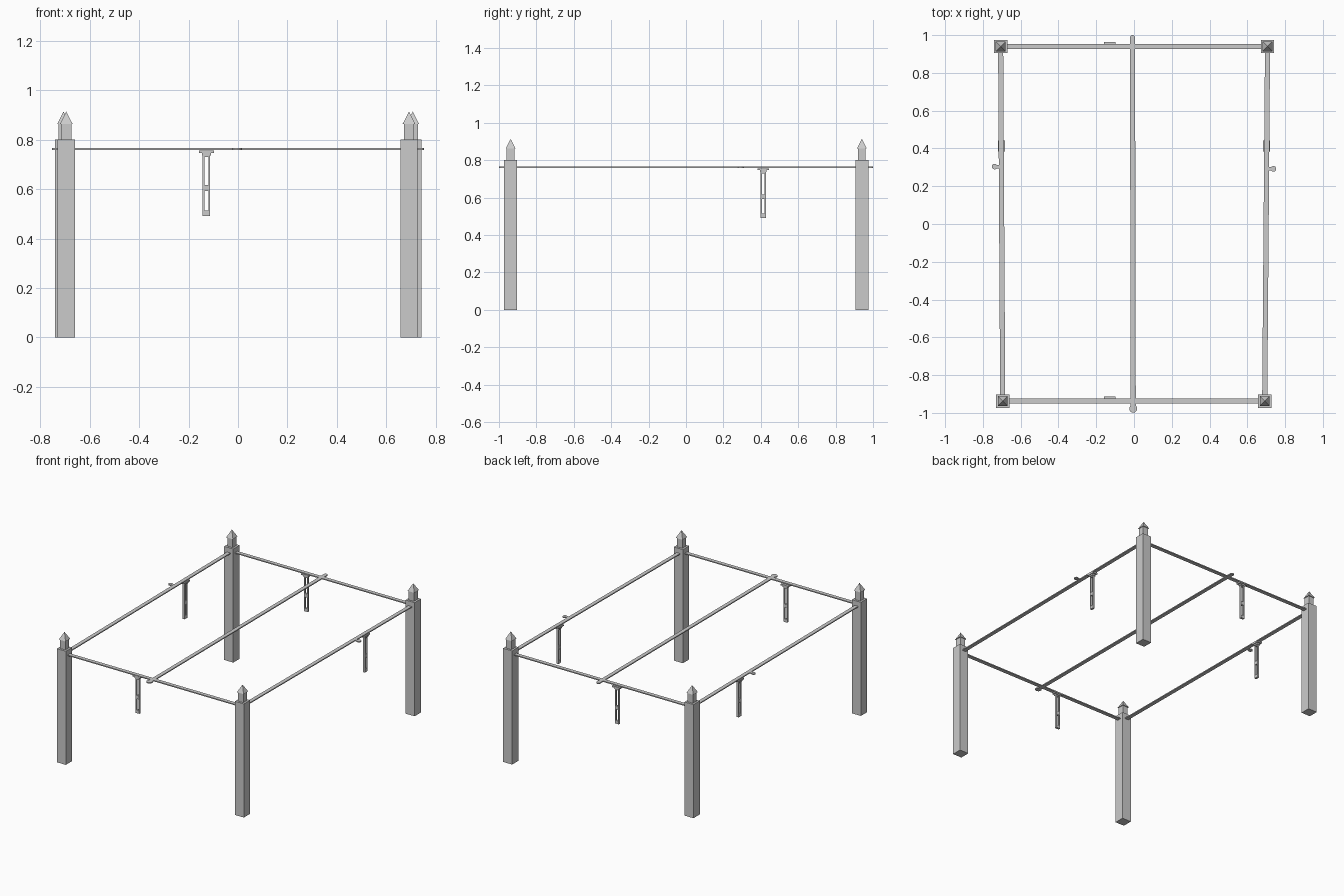
import bpy, bmesh, math
from mathutils import Matrix, Vector

if "Cube" in bpy.data.objects:
    bpy.data.objects.remove(bpy.data.objects["Cube"])

RAIL_Z = 0.763


def make(name, parts):
    # parts: list of functions adding geometry to one bmesh
    bm = bmesh.new()
    for p in parts:
        p(bm)
    me = bpy.data.meshes.new(name)
    bm.to_mesh(me)
    bm.free()
    ob = bpy.data.objects.new(name, me)
    bpy.context.collection.objects.link(ob)
    return ob


def box(c, s):
    return lambda bm: bmesh.ops.create_cube(
        bm, size=1, matrix=Matrix.Translation(c) @ Matrix.Diagonal((*s, 1)))


def cone(c, r1, r2, h, n, turn=0.0):
    return lambda bm: bmesh.ops.create_cone(
        bm, cap_ends=True, segments=n, radius1=r1, radius2=r2, depth=h,
        matrix=Matrix.Translation(c) @ Matrix.Rotation(turn, 4, 'Z'))


def disc(x, y, r):
    return cone((x, y, RAIL_Z), r, r, 0.007, 16)


def strip(a, b, w=0.027, t=0.007):
    # flat rail between two plan points
    a, b = Vector((*a, RAIL_Z)), Vector((*b, RAIL_Z))
    d = b - a
    m = (Matrix.Translation((a + b) / 2)
         @ Matrix.Rotation(math.atan2(d.y, d.x), 4, 'Z')
         @ Matrix.Diagonal((d.length, w, t, 1)))
    return lambda bm: bmesh.ops.create_cube(bm, size=1, matrix=m)


# corner posts, each with a lantern neck and pyramid cap
corners = {"front_left": (-0.695, -0.938), "front_right": (0.692, -0.938),
           "back_right": (0.707, 0.940), "back_left": (-0.706, 0.940)}
for label, (x, y) in corners.items():
    make(label + "_post", [box((x, y, 0.4), (0.07, 0.07, 0.8))])
    make(label + "_finial", [
        box((x, y, 0.832), (0.042, 0.042, 0.066)),
        cone((x, y, 0.8885), 0.037, 0.0, 0.051, 4, math.pi / 4)])

# perimeter rails
ring = list(corners.values())
for i, label in enumerate(["front", "right", "back", "left"]):
    make(label + "_rail", [strip(ring[i], ring[(i + 1) % 4])])

# centre rail with round ends
make("centre_rail", [strip((-0.004, -0.97), (-0.008, 0.985)),
                     disc(-0.004, -0.978, 0.021), disc(-0.008, 0.986, 0.014)])

# short round-ended tabs on the side rails
for label, s, y in (("left", -1, 0.304), ("right", 1, 0.292)):
    make(label + "_tab", [strip((s * 0.70, y), (s * 0.74, y), w=0.018),
                          disc(s * 0.738, y, 0.015)])


def hanger(name, x, y, turn):
    # open strap frame below a stepped cap
    parts = [box((s * 0.0115, 0, 0.617), (0.007, 0.015, 0.25)) for s in (-1, 1)]
    for z, h in ((0.503, 0.022), (0.605, 0.025), (0.737, 0.014)):
        parts.append(box((0, 0, z), (0.03, 0.015, h)))
    parts.append(box((0, 0, 0.742), (0.036, 0.026, 0.01)))
    parts.append(box((0, 0, 0.752), (0.06, 0.036, 0.01)))
    ob = make(name, parts)
    ob.location = (x, y, 0)
    ob.rotation_euler.z = turn


hanger("front_hanger", -0.128, -0.930, 0)
hanger("back_hanger", -0.128, 0.945, 0)
hanger("left_hanger", -0.702, 0.413, math.pi / 2)
hanger("right_hanger", 0.702, 0.413, math.pi / 2)
